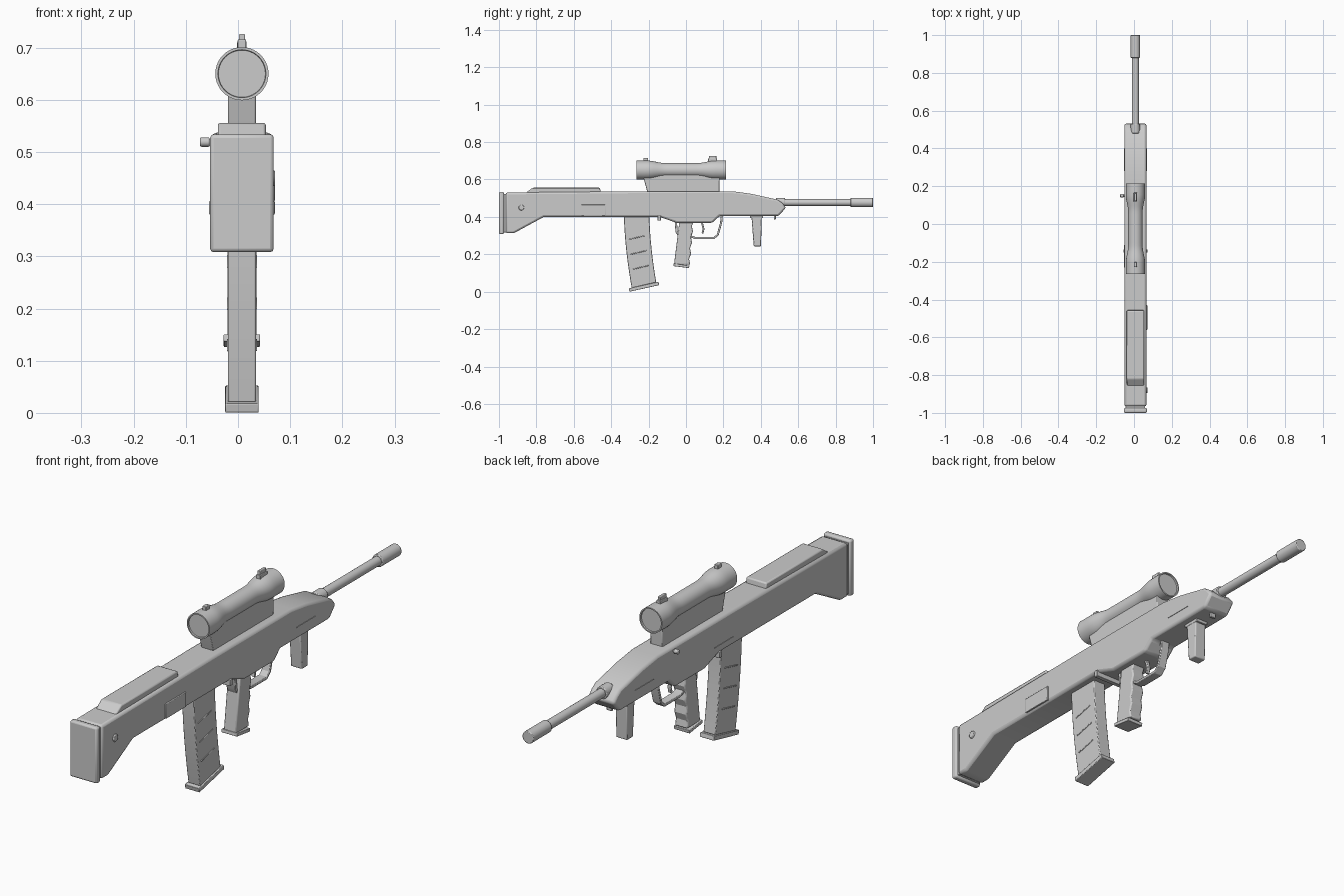
import bpy, bmesh, math
from mathutils import Matrix, Vector

cube = bpy.data.objects.get("Cube")
if cube:
    bpy.data.objects.remove(cube)

MIDDLE = 0.0075  # middle plane of the gun
COLOUR = (0.6, 0.6, 0.6, 1)

grey = bpy.data.materials.new("plain grey")
grey.use_nodes = True
grey.diffuse_color = COLOUR
grey.node_tree.nodes["Principled BSDF"].inputs["Base Color"].default_value = COLOUR


def finish(name, bm, bevel):
    bmesh.ops.recalc_face_normals(bm, faces=bm.faces)
    mesh = bpy.data.meshes.new(name)
    bm.to_mesh(mesh)
    bm.free()
    mesh.materials.append(grey)
    part = bpy.data.objects.new(name, mesh)
    bpy.context.collection.objects.link(part)
    if bevel:
        modifier = part.modifiers.new("bevel", "BEVEL")
        modifier.width = bevel
        modifier.segments = 2
        modifier.limit_method = "ANGLE"
        modifier.angle_limit = math.radians(35)
    bpy.ops.object.select_all(action="DESELECT")
    part.select_set(True)
    bpy.context.view_layer.objects.active = part
    bpy.ops.object.shade_smooth_by_angle(angle=math.radians(30))


def slab(name, profile, width, bevel=0.003):
    """Side profile of (y, z) points extruded across x."""
    bm = bmesh.new()
    face = bm.faces.new([bm.verts.new((MIDDLE - width / 2, y, z)) for y, z in profile])
    extruded = bmesh.ops.extrude_face_region(bm, geom=[face])["geom"]
    moved = [item for item in extruded if isinstance(item, bmesh.types.BMVert)]
    bmesh.ops.translate(bm, verts=moved, vec=(width, 0, 0))
    finish(name, bm, bevel)


def box(name, centre, size, bevel=0.002):
    """Block whose centre is given relative to the middle plane."""
    bm = bmesh.new()
    bmesh.ops.create_cube(bm, size=1)
    bmesh.ops.scale(bm, vec=size, verts=bm.verts)
    bmesh.ops.translate(bm, vec=Vector(centre) + Vector((MIDDLE, 0, 0)), verts=bm.verts)
    finish(name, bm, bevel)


def rod(name, centre, length, radius, axis="Y", bevel=0.003):
    """Cylinder along x or y, centred relative to the middle plane."""
    bm = bmesh.new()
    bmesh.ops.create_cone(bm, cap_ends=True, segments=24, radius1=radius,
                          radius2=radius, depth=length)
    turn = Matrix.Rotation(math.pi / 2, 4, "X" if axis == "Y" else "Y")
    place = Matrix.Translation(Vector(centre) + Vector((MIDDLE, 0, 0)))
    bmesh.ops.transform(bm, matrix=place @ turn, verts=bm.verts)
    finish(name, bm, bevel)


def strip(name, path, thick, width):
    """Flat bar of even thickness following a (y, z) path."""
    points = [Vector(point) for point in path]
    upper, lower = [], []
    for i, point in enumerate(points):
        along = points[min(i + 1, len(points) - 1)] - points[max(i - 1, 0)]
        offset = along.orthogonal().normalized() * thick / 2
        upper.append(point + offset)
        lower.append(point - offset)
    slab(name, upper + lower[::-1], width, bevel=0.002)


# Body, its outline built from shared levels
top, bottom, belly, toe = 0.537, 0.405, 0.368, 0.313
back, nose = -0.965, 0.535
slab("body", [(back, top - 0.007), (-0.25, top), (0.25, top), (0.35, 0.523),
              (0.49, 0.492), (nose - 0.02, 0.475), (nose, 0.45),
              (nose - 0.04, bottom), (0.18, bottom), (0.14, belly), (-0.05, belly),
              (-0.14, bottom - 0.005), (-0.76, bottom - 0.005),
              (-0.92, toe), (back, toe)], width=0.117, bevel=0.01)

# Butt and cheek rest
box("butt_spacer", centre=(0, -0.97, 0.42), size=(0.104, 0.03, 0.206))
box("butt_pad", centre=(0, -0.987, 0.421), size=(0.122, 0.026, 0.226), bevel=0.007)
rest_top = top + 0.019
slab("cheek_rest", [(-0.86, top - 0.01), (-0.82, rest_top), (-0.46, rest_top),
                    (-0.455, top - 0.01)], width=0.092, bevel=0.005)

# Barrel and muzzle
bore = 0.477
rod("barrel_collar", centre=(0, nose - 0.03, bore), length=0.05, radius=0.025)
rod("barrel", centre=(0, 0.7, bore), length=0.4, radius=0.0185)
rod("muzzle", centre=(0, 0.94, bore), length=0.12, radius=0.025)

# Scope: a waisted tube with recessed lenses at both ends
scope_y, scope_z, half_length, steps = -0.025, 0.65, 0.24, 32


def scope_radius(offset):
    blend = min(max((abs(offset) - 0.09) / 0.09, 0), 1)
    return 0.038 + 0.013 * blend * blend * (3 - 2 * blend)


bm = bmesh.new()
rings = []
sides = 40
for step in range(steps + 1):
    offset = half_length * (2 * step / steps - 1)
    radius = scope_radius(offset)
    angles = [math.tau * side / sides for side in range(sides)]
    rings.append([bm.verts.new((MIDDLE + radius * math.cos(a), scope_y + offset,
                                scope_z + radius * math.sin(a))) for a in angles])
for ring, following in zip(rings, rings[1:]):
    for side in range(sides):
        bm.faces.new((ring[side - 1], ring[side], following[side], following[side - 1]))
lenses = [bm.faces.new(rings[0]), bm.faces.new(rings[-1])]
bmesh.ops.recalc_face_normals(bm, faces=bm.faces)
bmesh.ops.inset_individual(bm, faces=lenses, thickness=0.005)
bmesh.ops.inset_individual(bm, faces=lenses, thickness=0.001, depth=-0.006)
finish("scope_tube", bm, bevel=0)

# Scope mount and sights
mount_top = scope_z - 0.025
slab("scope_mount", [(-0.23, mount_top), (-0.225, 0.6), (-0.205, top - 0.01),
                     (0.178, top - 0.01), (0.18, mount_top)], width=0.054)
box("rear_sight", centre=(0, -0.215, 0.7), size=(0.016, 0.025, 0.032))
box("front_sight_base", centre=(0, 0.142, 0.7), size=(0.018, 0.047, 0.024))
box("front_sight", centre=(0, 0.142, 0.71), size=(0.012, 0.04, 0.032))

# Curved magazine: both edges sweep forward towards the base
mag_top = 0.42


def mag_sweep(drop):
    return 0.04 * (drop / 0.39) ** 1.7


def mag_edge(start, low):
    drops = [(mag_top - low) * i / 8 for i in range(9)]
    return [(start + mag_sweep(drop), mag_top - drop) for drop in drops]


rear_edge, front_edge = mag_edge(-0.332, low=0.02), mag_edge(-0.196, low=0.05)
slab("magazine", rear_edge + front_edge[::-1], width=0.054)
strip("magazine_base", [(-0.304, 0.009), (-0.145, 0.044)], thick=0.018, width=0.064)
for drop in (0.13, 0.21, 0.29):
    y, z = mag_sweep(drop) - 0.31, mag_top - drop
    strip("magazine_rib", [(y, z - 0.01), (y + 0.085, z + 0.01)], thick=0.005, width=0.058)

# Pistol grip with finger waves down its front
grip_bottom = 0.145
waves = []
for i in range(17):
    t = i / 16
    ripple = 0.004 * math.cos(4 * math.tau * t)
    waves.append((0.038 - 0.02 * t + ripple, grip_bottom + (0.38 - grip_bottom) * (1 - t)))
slab("pistol_grip", [(-0.035, 0.38), (-0.064, grip_bottom)] + waves[::-1],
     width=0.056, bevel=0.005)
strip("grip_base", [(-0.067, 0.144), (0.017, 0.133)], thick=0.014, width=0.07)
strip("grip_tang", [(-0.055, 0.38), (-0.05, 0.32), (-0.035, 0.295)], thick=0.012, width=0.04)

# Trigger and guard
guard_low = 0.287
strip("trigger_guard", [(0.192, bottom + 0.01), (0.188, 0.37), (0.17, 0.305),
                        (0.15, guard_low), (0.05, guard_low), (0.015, 0.3)],
      thick=0.011, width=0.036)
strip("trigger", [(0.083, belly + 0.01), (0.094, 0.335), (0.088, 0.312)],
      thick=0.01, width=0.014)

# Front grip and sling loop
box("front_grip_mount", centre=(0, 0.377, bottom), size=(0.052, 0.07, 0.024))
slab("front_grip", [(0.35, bottom), (0.362, 0.243), (0.401, 0.243), (0.405, bottom)],
     width=0.05, bevel=0.004)
box("sling_loop", centre=(0, 0.475, bottom - 0.005), size=(0.024, 0.01, 0.026))

# Side fittings
flank = 0.0585
box("magazine_release", centre=(0, -0.143, 0.393), size=(0.126, 0.017, 0.026))
box("ejection_port", centre=(flank, -0.495, 0.435), size=(0.009, 0.13, 0.06))
rod("stock_pin", centre=(flank, -0.88, 0.45), length=0.01, radius=0.015, axis="X")
rod("charging_handle_stem", centre=(-flank, 0.15, 0.519), length=0.02, radius=0.006, axis="X")
rod("charging_handle", centre=(-flank - 0.0125, 0.15, 0.519), length=0.019, radius=0.009, axis="X")
for side in (-flank, flank):
    box("side_groove", centre=(side, 0.34, 0.452), size=(0.004, 0.12, 0.004), bevel=0)
box("right_seam", centre=(-flank, -0.17, 0.43), size=(0.004, 0.12, 0.004), bevel=0)
